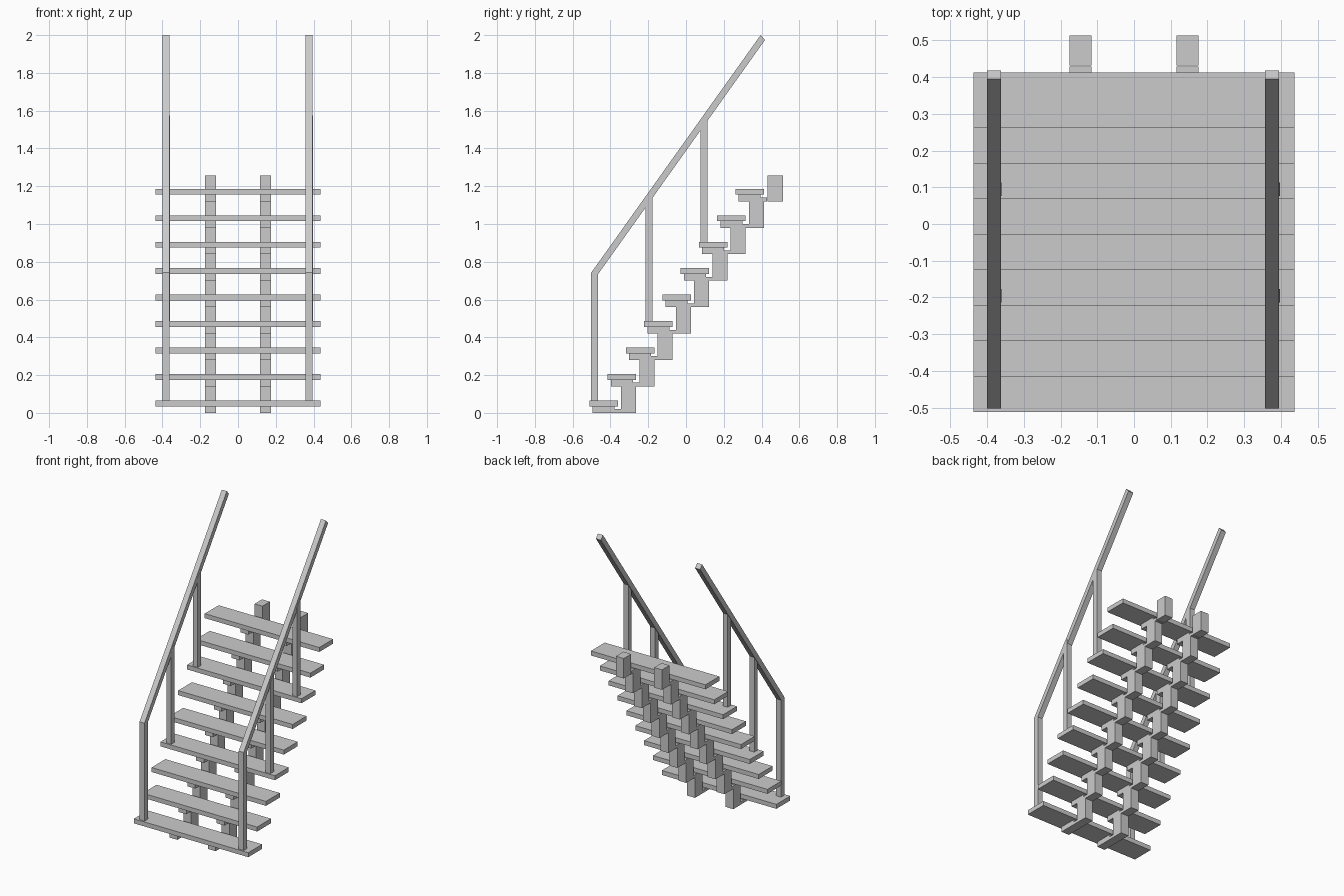
import bpy, bmesh

if "Cube" in bpy.data.objects:
    bpy.data.objects.remove(bpy.data.objects["Cube"])

RISE, RUN, STEPS = 0.14, 0.0967, 9


def prism(name, profile, x0, x1):
    """Extrude a closed (y, z) profile from x0 to x1."""
    bm = bmesh.new()
    face = bm.faces.new([bm.verts.new((x0, y, z)) for y, z in profile])
    ext = bmesh.ops.extrude_face_region(bm, geom=[face])
    verts = [v for v in ext["geom"] if isinstance(v, bmesh.types.BMVert)]
    bmesh.ops.translate(bm, verts=verts, vec=(x1 - x0, 0, 0))
    bmesh.ops.recalc_face_normals(bm, faces=bm.faces)
    mesh = bpy.data.meshes.new(name)
    bm.to_mesh(mesh)
    bm.free()
    obj = bpy.data.objects.new(name, mesh)
    bpy.context.collection.objects.link(obj)
    return obj


def rect(y0, y1, z0, z1):
    return [(y0, z0), (y1, z0), (y1, z1), (y0, z1)]


for i in range(STEPS):
    dy, dz = i * RUN, i * RISE
    # Tread board
    prism(f"tread_{i + 1}", rect(-0.512 + dy, -0.361 + dy, 0.035 + dz, 0.066 + dz),
          -0.437, 0.437)
    # Two spines: tread bracket with thin rear flange, then a riser block
    bracket = [(-0.495, 0), (-0.344, 0), (-0.344, 0.02), (-0.378, 0.02),
               (-0.378, 0.035), (-0.495, 0.035)]
    for side, x in (("left", -0.146), ("right", 0.146)):
        prism(f"{side}_bracket_{i + 1}", [(y + dy, z + dz) for y, z in bracket],
              x - 0.03, x + 0.03)
        prism(f"{side}_riser_{i + 1}",
              rect(-0.344 + dy, -0.264 + dy, dz, RISE + dz), x - 0.03, x + 0.03)
# Topmost riser block of each spine
for side, x in (("left", -0.146), ("right", 0.146)):
    prism(f"{side}_top_riser", rect(0.432, 0.513, 1.12, 1.258), x - 0.03, x + 0.03)

# Handrails: front post bent into the sloping rail, plus two balusters
rail = [(-0.502, 0.066), (-0.465, 0.066), (-0.465, 0.735),
        (0.418, 1.974), (0.395, 2.0), (-0.502, 0.742)]


def rail_mid(y):
    return 0.742 + (y + 0.502) * 1.402 - 0.03


for side, x in (("left", -0.381), ("right", 0.376)):
    prism(f"{side}_handrail", rail, x - 0.019, x + 0.019)
    px = -0.379 if side == "left" else 0.379
    for n, step, y in ((1, 3, -0.214), (2, 6, 0.076)):
        z = 0.066 + step * RISE
        y1 = y + 0.037
        prism(f"{side}_baluster_{n}",
              [(y, z), (y1, z), (y1, rail_mid(y1)), (y, rail_mid(y))],
              px - 0.018, px + 0.018)

# The last regular riser pair coincides with the topmost blocks: remove extras
for side in ("left", "right"):
    extra = bpy.data.objects[f"{side}_riser_{STEPS}"]
    if abs(extra.data.vertices[0].co.y - 0.43) < 0.01:
        bpy.data.objects.remove(extra)
